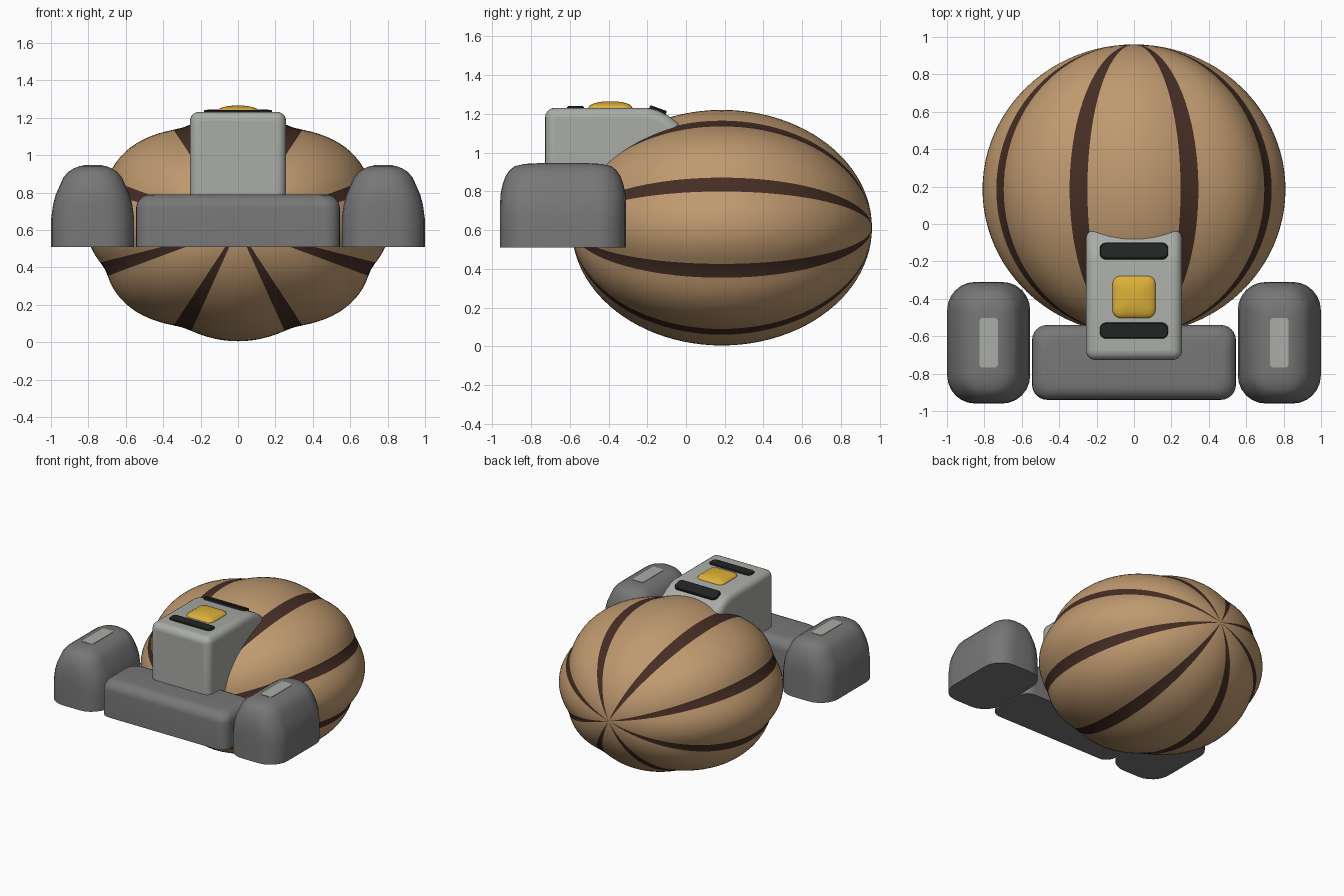
import bpy, bmesh, math
from math import sin, cos, pi, radians

if "Cube" in bpy.data.objects:
    bpy.data.objects.remove(bpy.data.objects["Cube"])


def material(name, r, g, b):
    m = bpy.data.materials.new(name)
    m.diffuse_color = (r, g, b, 1)
    m.use_nodes = True
    m.node_tree.nodes["Principled BSDF"].inputs["Base Color"].default_value = m.diffuse_color
    return m


TAN = material("tan", 0.52, 0.32, 0.158)
BROWN = material("dark brown", 0.06, 0.027, 0.018)
GREY = material("mid grey", 0.185, 0.185, 0.185)
LIGHT = material("light grey", 0.40, 0.415, 0.385)
BLACK = material("black", 0.016, 0.018, 0.017)
YELLOW = material("yellow", 0.72, 0.44, 0.04)


def finish(name, bm, mats, angle=35):
    bmesh.ops.recalc_face_normals(bm, faces=bm.faces)
    me = bpy.data.meshes.new(name)
    bm.to_mesh(me)
    bm.free()
    for m in mats:
        me.materials.append(m)
    ob = bpy.data.objects.new(name, me)
    bpy.context.collection.objects.link(ob)
    bpy.ops.object.select_all(action='DESELECT')
    ob.select_set(True)
    bpy.context.view_layer.objects.active = ob
    bpy.ops.object.shade_smooth_by_angle(angle=radians(angle))
    return ob


def rounded_rect(hx, hy, r, n=6):
    r = min(r, hx * 0.999, hy * 0.999)
    pts = []
    for k, (sx, sy) in enumerate([(1, 1), (-1, 1), (-1, -1), (1, -1)]):
        for i in range(n + 1):
            a = (k + i / n) * pi / 2
            pts.append((sx * (hx - r) + r * cos(a), sy * (hy - r) + r * sin(a)))
    return pts


def loft(name, cx, cy, rings, mat, angle=35):
    """Stack of rounded rectangles, each ring = (z, half x, half y, corner)."""
    bm = bmesh.new()
    rows = [[bm.verts.new((cx + x, cy + y, z)) for x, y in rounded_rect(hx, hy, r)]
            for z, hx, hy, r in rings]
    for a, b in zip(rows, rows[1:]):
        for i in range(len(a)):
            j = (i + 1) % len(a)
            bm.faces.new((a[i], a[j], b[j], b[i]))
    bm.faces.new(rows[0][::-1])
    bm.faces.new(rows[-1])
    return finish(name, bm, [mat], angle)


# Lobed body: poles along y, eight grooves with dark stripes
def body():
    bm = bmesh.new()
    half = radians(3.8)
    thetas = []                       # (angle, starts a stripe face)
    for k in range(8):
        c = radians(22.5 + 45 * k)
        thetas += [(c - half + half * i, True) for i in range(2)]
        span = pi / 4 - 2 * half
        thetas += [(c + half + span * i / 12, False) for i in range(12)]
    n, rows = 48, []
    for j in range(1, n):
        p = pi * j / n
        row = []
        for t, _ in thetas:
            r = 0.945 + 0.055 * max(abs(cos(4 * t)), 0.13)
            row.append(bm.verts.new((0.81 * r * sin(p) * cos(t),
                                     0.185 - 0.775 * cos(p),
                                     0.613 + 0.608 * r * sin(p) * sin(t))))
        rows.append(row)
    front = bm.verts.new((0, -0.59, 0.613))
    back = bm.verts.new((0, 0.96, 0.613))
    m = len(thetas)
    for i in range(m):
        k = (i + 1) % m
        fs = [bm.faces.new((front, rows[0][i], rows[0][k])),
              bm.faces.new((back, rows[-1][k], rows[-1][i]))]
        fs += [bm.faces.new((a[i], a[k], b[k], b[i])) for a, b in zip(rows, rows[1:])]
        for f in fs:
            f.material_index = int(thetas[i][1])
    finish("body", bm, [TAN, BROWN])


body()

# Front bumper with rounded top
rings = [(0.51, 0.545, 0.20, 0.08)]
for i in range(7):
    a = i * pi / 12
    d = 0.075 * (1 - cos(a))
    rings.append((0.715 + 0.075 * sin(a), 0.545 - d, 0.20 - d, 0.08))
loft("front_bumper", 0, -0.74, rings, GREY)

# Side pods with light top plates
for side, s in (("left", -1), ("right", 1)):
    loft(side + "_pod", s * 0.777, -0.635,
         [(0.51, 0.222, 0.325, 0.15), (0.66, 0.222, 0.325, 0.15),
          (0.735, 0.212, 0.325, 0.15), (0.79, 0.197, 0.322, 0.15),
          (0.84, 0.175, 0.311, 0.14), (0.88, 0.157, 0.296, 0.13),
          (0.91, 0.132, 0.275, 0.11), (0.93, 0.10, 0.25, 0.09),
          (0.942, 0.07, 0.20, 0.06), (0.945, 0.045, 0.15, 0.03)], GREY, 50)
    loft(side + "_pod_plate", s * 0.777, -0.635,
         [(0.940, 0.05, 0.133, 0.02), (0.948, 0.05, 0.133, 0.02)], LIGHT)

# Cabin: side profile extruded across x, rounded edges
profile = [(-0.727, 0.6), (-0.727, 1.232), (-0.20, 1.232), (-0.15, 1.22),
           (-0.09, 1.19), (-0.03, 1.145), (0.05, 1.0), (0.05, 0.6)]
bm = bmesh.new()
L = [bm.verts.new((-0.257, y, z)) for y, z in profile]
R = [bm.verts.new((0.257, y, z)) for y, z in profile]
for i in range(len(L)):
    j = (i + 1) % len(L)
    bm.faces.new((L[i], L[j], R[j], R[i]))
bm.faces.new(L)
bm.faces.new(R[::-1])
cabin = finish("cabin", bm, [LIGHT])
bev = cabin.modifiers.new("round", 'BEVEL')
bev.width, bev.segments = 0.05, 5
bev.limit_method, bev.angle_limit = 'ANGLE', radians(40)

# Dark slots on the cabin roof, the rear one tilted with the slope
loft("front_slot", 0, -0.57, [(1.225, 0.183, 0.043, 0.035), (1.236, 0.183, 0.043, 0.035),
                              (1.241, 0.178, 0.038, 0.03)], BLACK)
rear = loft("rear_slot", 0, 0, [(-0.012, 0.183, 0.046, 0.035), (0.006, 0.183, 0.046, 0.035),
                                (0.011, 0.178, 0.041, 0.03)], BLACK)
rear.location = (0, -0.145, 1.22)
rear.rotation_euler = (radians(-20), 0, 0)

# Domed yellow light
rings = [(1.225, 0.115, 0.113, 0.045)]
for i in range(8):
    a = i * pi / 16
    k = cos(a)
    rings.append((1.232 + 0.034 * sin(a), 0.115 * k, 0.113 * k, 0.045 * k + 0.01 * (1 - k)))
loft("roof_light", 0, -0.39, rings, YELLOW, 50)
